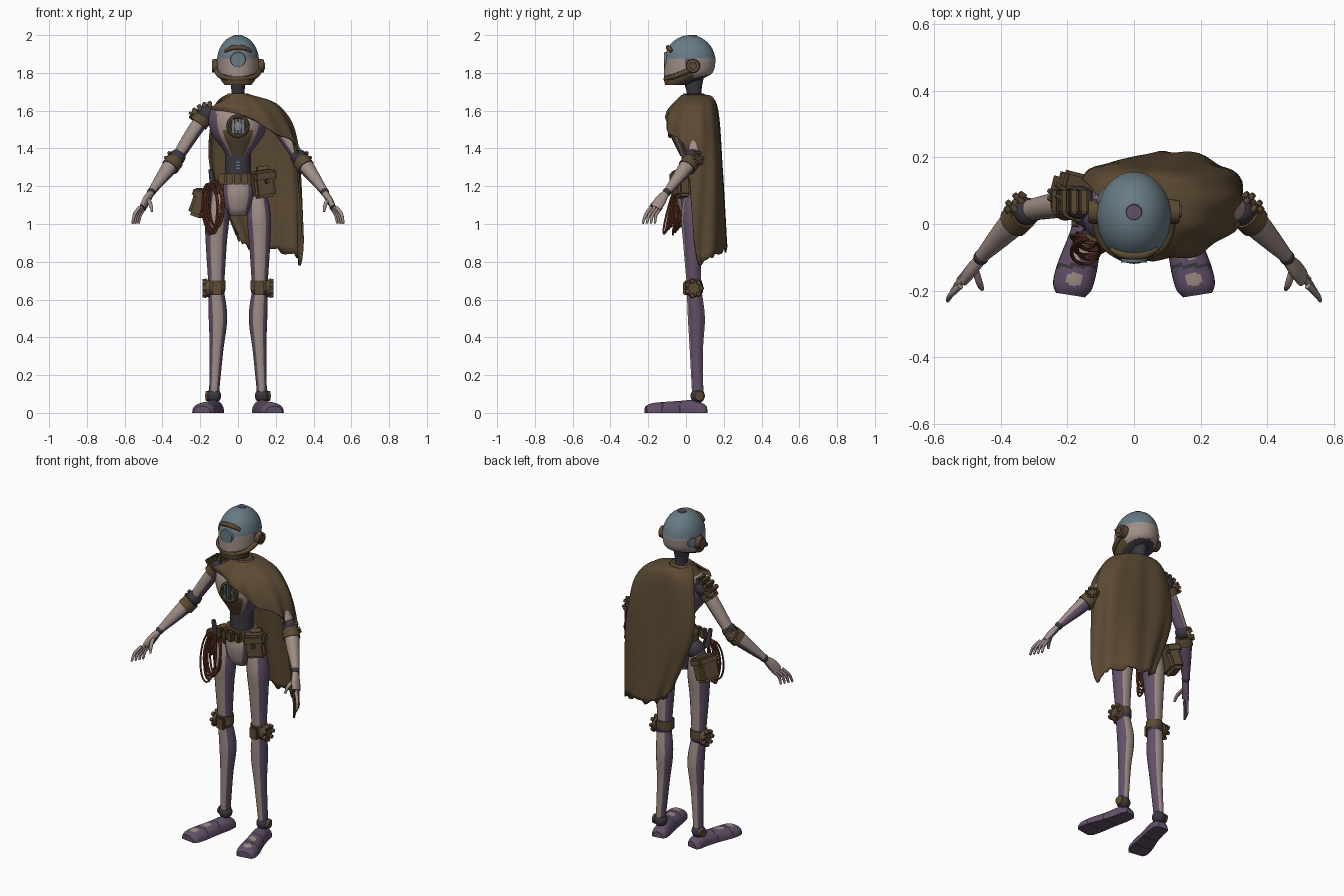
import bpy, bmesh, math, random
from mathutils import Vector, Matrix

random.seed(4)
if "Cube" in bpy.data.objects:
    bpy.data.objects.remove(bpy.data.objects["Cube"])


def material(name, *rgb):
    m = bpy.data.materials.new(name)
    m.use_nodes = True
    m.diffuse_color = (*rgb, 1)
    m.node_tree.nodes["Principled BSDF"].inputs["Base Color"].default_value = (*rgb, 1)
    return m


beige = material("pale shell", .35, .27, .24)
purple = material("muted purple", .122, .08, .141)
brown = material("worn leather", .107, .069, .034)
blue = material("blue grey", .138, .197, .23)
dark = material("dark joint", .045, .038, .052)
red = material("rope red", .17, .048, .023)
parts = []


def finish(bm, name, mats, rule=None):
    """Turn a bmesh into a part; rule(normal, centre) picks each face's material."""
    bmesh.ops.recalc_face_normals(bm, faces=bm.faces)
    bm.normal_update()
    if rule:
        for f in bm.faces:
            f.material_index = int(rule(f.normal, f.calc_center_median()))
    mesh = bpy.data.meshes.new(name)
    bm.to_mesh(mesh)
    bm.free()
    ob = bpy.data.objects.new(name, mesh)
    for m in mats:
        mesh.materials.append(m)
    bpy.context.collection.objects.link(ob)
    parts.append(ob)
    return ob


def spline(points, steps):
    """Smooth interpolation through tuples of any length."""
    out, last = [], len(points) - 1
    for i in range(last):
        quad = [points[max(0, min(last, i + k))] for k in (-1, 0, 1, 2)]
        for s in range(steps):
            t = s / steps
            out.append([b + .5 * t * (c - a + t * (2 * a - 5 * b + 4 * c - d + t * (3 * (b - c) + d - a)))
                        for a, b, c, d in zip(*quad)])
    return out + [list(points[-1])]


def loft(name, sections, mats, rule=None, ref=(0, 1, 0), steps=6, sides=32, flat=False, level=False):
    """Skin elliptical rings (x, y, z, radius a, radius b) along a path; level keeps rings horizontal."""
    secs = spline(sections, steps)
    bm, rings = bmesh.new(), []
    for i, (x, y, z, ra, rb) in enumerate(secs):
        t = Vector(secs[min(i + 1, len(secs) - 1)][:3]) - Vector(secs[max(i - 1, 0)][:3])
        t = Vector((0, 0, 1)) if level else t
        a = Vector(ref).cross(t).normalized()
        b = t.cross(a).normalized()
        ring = []
        for k in range(sides):
            ang = math.tau * k / sides
            h = math.sin(ang)
            h = max(h, 0) ** .7 if flat else h
            ring.append(bm.verts.new(Vector((x, y, z)) + a * ra * math.cos(ang) + b * rb * h))
        rings.append(ring)
    for lo, hi in zip(rings, rings[1:]):
        for k in range(sides):
            n = (k + 1) % sides
            bm.faces.new((lo[k], lo[n], hi[n], hi[k]))
    for ring in (rings[0], rings[-1]):
        bm.faces.new(ring)
    return finish(bm, name, mats, rule)


def tube(name, pts, radii, mats, rule=None, sides=10, **kw):
    return loft(name, [(*p, r, r) for p, r in zip(pts, radii)], mats, rule, ref=(.1, .3, 1), sides=sides, **kw)


def disc(name, loc, axis, r, depth, mat, studs=0):
    """Cylinder, with an optional circle of raised studs on its outer face."""
    bm = bmesh.new()
    m = Matrix.Translation(loc) @ Vector(axis).to_track_quat('Z', 'Y').to_matrix().to_4x4()
    bmesh.ops.create_cone(bm, cap_ends=True, segments=24, radius1=r, radius2=r * .9, depth=depth, matrix=m)
    for k in range(studs):
        a = math.tau * k / studs
        at = m @ Matrix.Translation((r * .8 * math.cos(a), r * .8 * math.sin(a), depth * .6))
        bmesh.ops.create_cone(bm, cap_ends=True, segments=10, radius1=r * .3, radius2=r * .22,
                              depth=depth * .8, matrix=at)
    return finish(bm, name, [mat])


def ball(name, loc, r, mat):
    bm = bmesh.new()
    bmesh.ops.create_uvsphere(bm, u_segments=20, v_segments=12, radius=r, matrix=Matrix.Translation(loc))
    return finish(bm, name, [mat])


def box(name, loc, size, mat, tilt=0, turn=0):
    bm = bmesh.new()
    m = Matrix.Translation(loc) @ Matrix.Rotation(turn, 4, 'Z') @ Matrix.Rotation(tilt, 4, 'Y')
    bmesh.ops.create_cube(bm, size=1, matrix=m @ Matrix.Diagonal((*size, 1)))
    bmesh.ops.bevel(bm, geom=bm.edges[:], offset=min(size) * .2, segments=2, affect='EDGES')
    return finish(bm, name, [mat])


def loop(name, loc, rx, rz, thick, mat, lean=0, yaw=0):
    """Upright oval ring facing the front."""
    turn = Matrix.Rotation(yaw, 3, 'Z') @ Matrix.Rotation(lean, 3, 'X')
    pts = [Vector(loc) + turn @ Vector((rx * math.cos(a), 0, rz * math.sin(a)))
           for a in [math.tau * k / 24 for k in range(25)]]
    return loft(name, [(*p, thick, thick) for p in pts], [mat], ref=turn @ Vector((0, 1, 0)), steps=1, sides=8)


# Head: pale band, blue dome, leather jaw, dark underside
def head_rule(n, c):
    if c.z > 1.877:
        return 1
    if n.z < -.8:
        return 3
    if c.y < .04 and c.z < 1.825 + (c.y - .04) * .25:
        return 2
    return 4 if 0 < c.y < .025 else 0


skull = [(0, -.055, 1.735, .07, .056), (0, -.02, 1.765, .092, .096), (0, .012, 1.8, .106, .128)]
for k in range(8):
    a = math.pi / 2 * min(k / 7, .99)
    skull.append((0, .021, 1.86 + .14 * math.sin(a), .111 * math.cos(a), .135 * math.cos(a)))
loft("head", skull, [beige, blue, brown, dark, purple], head_rule, sides=64, steps=8, level=True)
disc("crown_plate", (0, .035, 1.998), (0, 0, 1), .025, .006, purple)
disc("eye_lens", (0, -.106, 1.87), (0, -1, 0), .043, .02, blue)
tube("brow", [(-.068, -.075, 1.914), (-.03, -.092, 1.932), (.03, -.092, 1.932), (.068, -.075, 1.914)],
     [.009, .013, .013, .009], [brown])
tube("jaw_strap", [(-.115, .03, 1.82), (-.091, -.06, 1.782), (0, -.108, 1.768), (.091, -.06, 1.782), (.115, .03, 1.82)],
     [.016, .013, .012, .013, .016], [brown])
for s in (-1, 1):
    disc("ear", (s * .12, .037, 1.837), (s, 0, 0), .038, .034, brown)
disc("left_ear_cap", (.138, .037, 1.837), (1, 0, 0), .02, .008, brown)
disc("rear_lens", (-.096, .082, 1.85), (-.87, .49, 0), .03, .018, blue)
loft("neck", [(0, .045, 1.62, .05, .05), (0, .045, 1.68, .034, .038), (0, .04, 1.73, .038, .045),
              (0, .04, 1.8, .05, .06)], [dark], level=True)


# Torso
def chest_rule(n, c):
    if n.y < -.3 and c.z < 1.5 and abs(c.x) < .04 + (c.z - 1.38) * .35:
        return 2
    return abs(n.x) > .58


loft("chest", [(0, .03, 1.36, .06, .06), (0, .035, 1.4, .085, .085), (0, .03, 1.47, .135, .112),
               (0, .03, 1.55, .157, .115), (0, .035, 1.61, .14, .098), (0, .04, 1.65, .085, .068),
               (0, .04, 1.67, .04, .04)], [beige, purple, brown], chest_rule, sides=64, level=True)
disc("chest_port", (0, -.076, 1.518), (0, -1, 0), .05, .02, dark)
loop("port_rim", (0, -.084, 1.518), .05, .052, .011, brown)
for k in range(4):
    box("port_slat", (-.027 + k * .018, -.088, 1.518), (.01, .01, .075), blue)
loft("waist", [(0, .035, 1.23 + k * .0125, .067 + k % 2 * .002, .058 + k % 2 * .002) for k in range(13)],
     [dark], steps=1)
for k in range(3):
    box("waist_light", (0, -.024, 1.295 + k * .016), (.02, .006, .006), blue)
loft("pelvis", [(0, .03, 1.045, .045, .04), (0, .03, 1.08, .07, .065), (0, .03, 1.16, .092, .08),
                (0, .035, 1.23, .084, .072)], [beige, purple], lambda n, c: abs(n.x) > .55, sides=48)
loft("belt", [(0, .035, 1.21, .1, .083), (0, .035, 1.27, .092, .077)], [brown], steps=1)

# Belt gear
for k in range(4):
    box("belt_pouch", (-.085 + k * .04, -.05 - .006 * (k % 3), 1.24), (.034, .035, .06), brown)
box("left_pouch", (.135, -.025, 1.205), (.115, .07, .13), brown, tilt=-.15, turn=.35)
box("left_pouch_flap", (.137, -.032, 1.255), (.125, .08, .06), brown, tilt=-.15, turn=.35)
tube("left_pouch_roll", [(.1, -.02, 1.285), (.16, 0, 1.295)], [.017, .017], [brown], steps=1)
disc("left_pouch_button", (.155, -.078, 1.225), (.35, -1, 0), .012, .014, dark)
box("right_pouch", (-.195, .085, 1.105), (.085, .13, .14), brown, tilt=.35, turn=-.25)
box("right_pouch_flap", (-.182, .085, 1.155), (.095, .14, .05), brown, tilt=.35, turn=-.25)
tube("tool_handle", [(-.13, -.02, 1.18), (-.145, -.03, 1.29)], [.017, .012], [dark], steps=1)
for k in range(8):
    loop("rope_coil", (-.118 - .009 * (k % 4), -.032 - k * .007, 1.105 - .008 * (k % 4)), .034 + .009 * (k % 3),
         .12 + .006 * (k % 4), .0055, red, lean=-.04 * k, yaw=-.35 + .1 * k)

# Limbs, built on each side
for side, s in (("left", 1), ("right", -1)):
    def P(x, y, z, *rest):
        return (x * s, y, z, *rest)

    def limb(part, secs, rule, **kw):
        loft(f"{side}_{part}", [P(*q) for q in secs], [beige, purple, dark], rule, **kw)

    def sides_dark(n, c):
        return abs(n.x) > .55

    # Leg
    limb("thigh", [(.1, .04, 1.2, .04, .04), (.11, .035, 1.05, .064, .06), (.115, .035, .9, .056, .05),
                   (.115, .04, .7, .043, .038)], sides_dark)
    limb("calf", [(.115, .045, .63, .043, .04), (.106, .055, .5, .049, .045), (.114, .055, .33, .036, .035),
                  (.127, .062, .1, .026, .03)], sides_dark)
    ball(f"{side}_hip_joint", P(.09, .04, 1.18), .055, dark)
    ball(f"{side}_knee_joint", P(.115, .042, .65), .046, dark)
    loft(f"{side}_knee_band", [P(.115, .04, .65, .05, .046), P(.115, .04, .7, .049, .045)], [brown], steps=1)
    disc(f"{side}_knee_disc", P(.162, .042, .66), P(1, 0, 0), .048, .025, brown, studs=7)
    box(f"{side}_knee_cap", P(.112, -.004, .66), (.05, .025, .07), brown)
    ball(f"{side}_ankle_joint", P(.127, .062, .09), .038, dark)
    disc(f"{side}_ankle_disc", P(.162, .07, .09), P(1, .2, 0), .028, .014, brown)

    # Foot with dark strap lines and worn pale patches
    def foot_rule(n, c):
        if any(abs(c.y - y) < .005 for y in (-.03, -.125)):
            return 2
        return n.z < .965 or not (abs(c.y + .17) < .022 or abs(c.y + .085) < .02)

    limb("foot", [(.115, .108, 0, .03, .035), (.118, .09, 0, .044, .05), (.125, .04, 0, .047, .068),
                  (.145, -.04, 0, .05, .063), (.17, -.13, 0, .06, .057), (.185, -.185, 0, .059, .05),
                  (.19, -.213, 0, .044, .035)], foot_rule, ref=(0, 0, 1), flat=True, steps=8)

    # Arm
    def under(n, c):
        return n.z < -.2

    limb("upper_arm", [(.17, .065, 1.58, .04, .04), (.24, .055, 1.48, .038, .038), (.31, .042, 1.37, .032, .032)],
         under, ref=(0, 0, 1))
    limb("forearm", [(.335, .03, 1.335, .036, .036), (.37, -.005, 1.29, .04, .04), (.455, -.095, 1.175, .021, .021)],
         under, ref=(0, 0, 1))
    ball(f"{side}_shoulder_joint", P(.165, .065, 1.585), .05, dark)
    ball(f"{side}_elbow_joint", P(.32, .037, 1.355), .042, dark)
    tube(f"{side}_elbow_band", [P(.333, .03, 1.335), P(.36, .005, 1.3)], [.047, .048], [brown], sides=24, steps=1)
    disc(f"{side}_elbow_disc", P(.347, .055, 1.345), P(.7, .7, .35), .038, .025, brown, studs=6)
    ball(f"{side}_wrist", P(.458, -.1, 1.17), .023, dark)
    limb("palm", [(.46, -.105, 1.165, .018, .018), (.485, -.135, 1.125, .03, .018), (.505, -.16, 1.085, .03, .015)],
         under, ref=(1, 0, .4))
    for k in range(4):
        d = (k - 1.5) * .018
        tube(f"{side}_finger", [P(.507 - d * .5, -.158 + d, 1.088), P(.532 - d * .6, -.185 + d, 1.05),
                                P(.542 - d * .6, -.197 + d * 1.2, 1.003)], [.01, .009, .006], [beige, purple], under)
    tube(f"{side}_thumb", [P(.475, -.14, 1.13), P(.462, -.18, 1.1), P(.455, -.195, 1.065)],
         [.011, .01, .006], [beige, purple], under)

# Studded shoulder pad on the bare arm
tube("shoulder_band", [(-.185, .065, 1.565), (-.21, .06, 1.53)], [.052, .05], [brown], sides=24, steps=1)
for k in range(4):
    box("shoulder_stud", (-.15 - k * .026, .068, 1.63 - .004 * k * k), (.024, .075, .04), brown, tilt=-.2 * k)
disc("shoulder_disc", (-.22, .085, 1.575), (-.7, .5, .5), .032, .03, brown, studs=5)

# Cape: columns from the bare shoulder, round the front, to the back edge
columns = [((-.09, -.035, 1.645), (-.12, -.045, 1.63), (-.14, -.03, 1.61)),
           ((0, -.055, 1.645), (.02, -.088, 1.605), (.04, -.1, 1.57)),
           ((.1, -.05, 1.635), (.15, -.085, 1.565), (.19, -.085, 1.48)),
           ((.18, 0, 1.635), (.262, -.01, 1.52), (.315, 0, 1.375)),
           ((.22, .08, 1.615), (.312, .087, 1.4), (.335, .06, .82)),
           ((.17, .14, 1.61), (.26, .165, 1.3), (.285, .16, .85)),
           ((.05, .155, 1.63), (.08, .185, 1.3), (.13, .215, .86)),
           ((-.07, .155, 1.62), (-.08, .18, 1.3), (.04, .19, .89)),
           ((-.13, .11, 1.6), (-.15, .14, 1.3), (-.015, .16, .95))]
lines = []
for i, col in enumerate(columns):
    a = math.radians(-125 + i * 40)
    neck = (.065 * math.cos(a), .045 + .065 * math.sin(a), 1.68)
    lines.append(spline([neck, *col], 8))
cloth = list(zip(*[spline(row, 8) for row in zip(*lines)]))
bm = bmesh.new()
grid = []
for i, col in enumerate(cloth):
    verts = []
    for j, p in enumerate(col):
        v = j / (len(col) - 1)
        fold = .007 * v * math.sin(i * .85 + v)
        out = Vector((p[0] - .08, p[1] - .04, 0)).normalized() * fold
        rag = random.uniform(-.018, .018) if j == len(col) - 1 and i > 28 else 0
        verts.append(bm.verts.new(Vector(p) + out + Vector((0, 0, rag))))
    grid.append(verts)
for a, b in zip(grid, grid[1:]):
    for j in range(len(a) - 1):
        bm.faces.new((a[j], a[j + 1], b[j + 1], b[j]))
cape = finish(bm, "cape", [brown])
thick = cape.modifiers.new("thickness", 'SOLIDIFY')
thick.thickness, thick.offset = .01, 0
loft("collar", [(0, .04, 1.635, .11, .09), (0, .04, 1.665, .082, .072), (0, .04, 1.69, .055, .055)], [brown])

# Smooth shading with sharp edges kept
for ob in bpy.context.selected_objects:
    ob.select_set(False)
for ob in parts:
    ob.select_set(True)
bpy.context.view_layer.objects.active = cape
bpy.ops.object.shade_smooth_by_angle(angle=math.radians(40))
